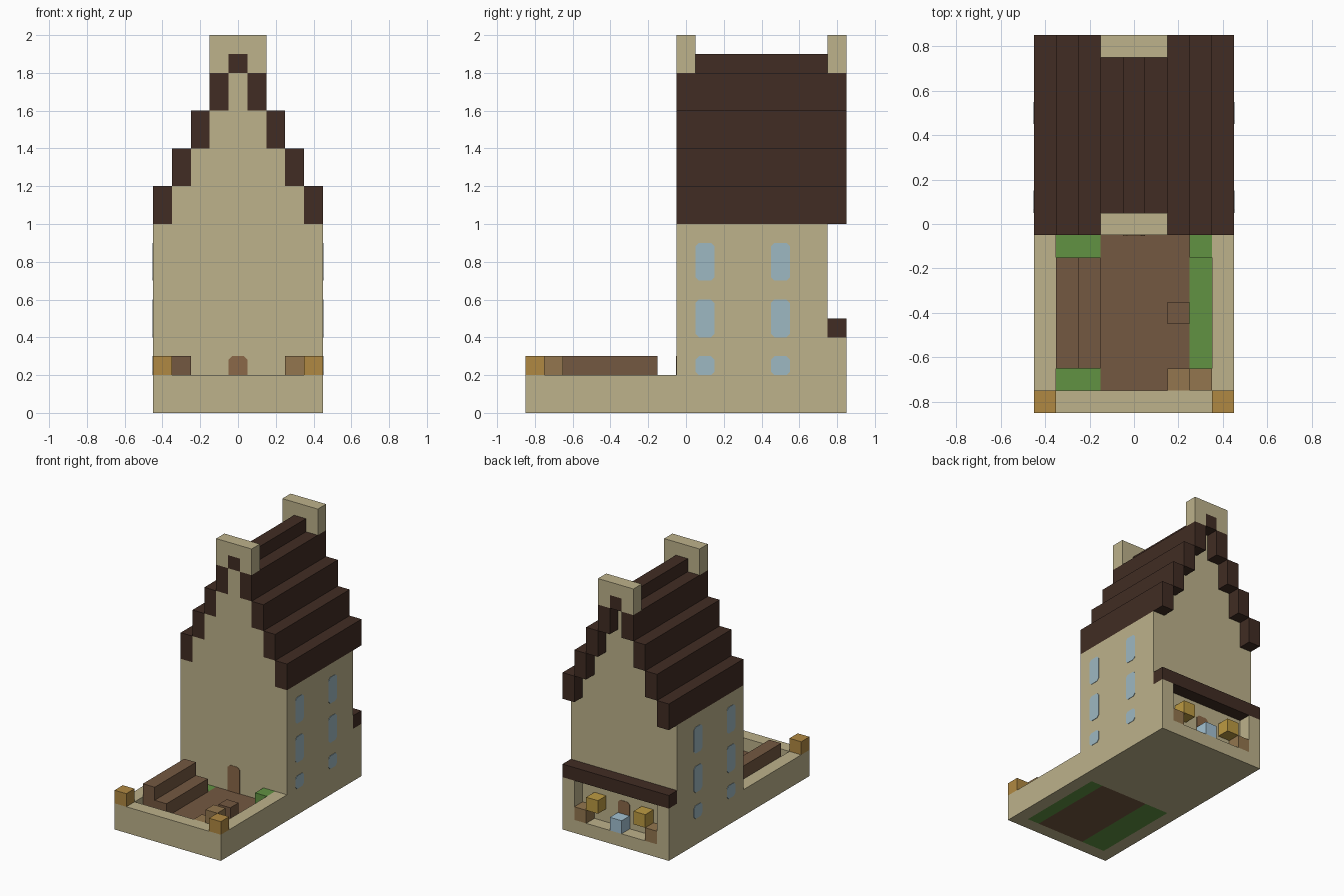
import bpy
import bmesh

cube = bpy.data.objects.get("Cube")
if cube:
    bpy.data.objects.remove(cube, do_unlink=True)


def material(name, rgb):
    """Flat material from 0-255 display values."""
    lin = [((c / 255 + 0.055) / 1.055) ** 2.4 for c in rgb]
    m = bpy.data.materials.new(name)
    m.use_nodes = True
    m.diffuse_color = (*lin, 1)
    bsdf = m.node_tree.nodes["Principled BSDF"]
    bsdf.inputs["Base Color"].default_value = (*lin, 1)
    bsdf.inputs["Roughness"].default_value = 0.9
    return m


STONE = material("pale stone", (189, 178, 139))
ROOF = material("dark roof tile", (65, 44, 35))
WOOD = material("brown wood", (116, 88, 65))
GRASS = material("grass green", (97, 146, 66))
TAN = material("tan wood", (147, 118, 78))
OCHRE = material("ochre lamp", (176, 137, 66))
GLASS = material("window glass", (158, 184, 194))
GOLD = material("gold crate", (188, 154, 66))
BLUE = material("pale blue crate", (163, 193, 210))
DOOR = material("door wood", (139, 104, 72))


def prism(name, points, mat, depth, place):
    """Extrude a 2D outline; place(a, b, d) maps it into space."""
    bm = bmesh.new()
    lower, upper = [[bm.verts.new(place(a, b, d)) for a, b in points] for d in depth]
    bm.faces.new(lower)
    bm.faces.new(upper[::-1])
    n = len(points)
    for i in range(n):
        j = (i + 1) % n
        bm.faces.new((lower[i], upper[i], upper[j], lower[j]))
    bmesh.ops.recalc_face_normals(bm, faces=bm.faces)
    mesh = bpy.data.meshes.new(name)
    bm.to_mesh(mesh)
    bm.free()
    mesh.materials.append(mat)
    ob = bpy.data.objects.new(name, mesh)
    bpy.context.scene.collection.objects.link(ob)
    return ob


def along_y(a, b, d):
    return (a, d, b)


def along_x(a, b, d):
    return (d, a, b)


def box(name, mat, x, y, z):
    outline = [(x[0], z[0]), (x[1], z[0]), (x[1], z[1]), (x[0], z[1])]
    return prism(name, outline, mat, y, along_y)


def mirrored(points):
    """Complete a right-hand outline with its left-hand mirror."""
    return points + [(-a, b) for a, b in reversed(points)]


def plate(name, mat, a, z, depth, place, c=0.018, square_base=False):
    """Thin panel with clipped corners."""
    k = 0 if square_base else c
    pts = [(a - 0.05 + k, z[0]), (a + 0.05 - k, z[0]), (a + 0.05, z[0] + c),
           (a + 0.05, z[1] - c), (a + 0.05 - c, z[1]), (a - 0.05 + c, z[1]),
           (a - 0.05, z[1] - c), (a - 0.05, z[0] + c)]
    prism(name, pts, mat, depth, place)


SIDES = (("left", 1), ("right", -1))
FRONT, BACK, END, W = -0.05, 0.75, 0.85, 0.45

# House body with stepped gable; roof steps rest on each shoulder
gable = []
for i in range(5):
    x = W - i * 0.1
    gable += [(x, 0 if i == 0 else 0.8 + i * 0.2), (x, 1 + i * 0.2)]
    for side, s in SIDES:
        box(f"{side}_roof_step_{i + 1}", ROOF, sorted((s * x, s * (x - 0.1))),
            (FRONT, END), (1 + i * 0.2, 1.2 + i * 0.2)) if i < 4 else None
prism("house_body", mirrored(gable), STONE, (FRONT, BACK), along_y)
box("roof_ridge", ROOF, (-0.05, 0.05), (FRONT, END), (1.8, 1.9))

# Gable caps straddling the ridge
cap = mirrored([(0.05, 1.9), (0.05, 1.8), (0.15, 1.8), (0.15, 2)])
for name, y in (("front_gable_cap", FRONT), ("back_gable_cap", BACK)):
    prism(name, cap, STONE, (y, y + 0.1), along_y)

# Side windows
for side, s in SIDES:
    for y in (0.1, 0.5):
        for z in ((0.2, 0.3), (0.4, 0.6), (0.7, 0.9)):
            plate(f"{side}_window", GLASS, y, z, (s * (W - 0.003), s * (W + 0.003)), along_x)

# Doors
for name, y in (("front_door", FRONT), ("back_door", BACK)):
    plate(name, DOOR, 0, (0.1, 0.3), (y - 0.003, y + 0.003), along_y, square_base=True)

# Walled garden
box("garden_front_wall", STONE, (-W, W), (-END, -0.75), (0, 0.2))
for side, s in SIDES:
    xs = sorted((s * 0.35, s * W))
    box(f"{side}_garden_wall", STONE, xs, (-0.75, FRONT), (0, 0.2))
    box(f"{side}_corner_lamp", OCHRE, xs, (-END, -0.75), (0.2, 0.3))
    box(f"{side}_stall_wall", STONE, xs, (BACK, END), (0, 0.4))
    box(f"{side}_stall_counter", TAN, sorted((s * 0.25, s * 0.35)), (BACK, END), (0.1, 0.2))
    box(f"{side}_gold_crate", GOLD, sorted((s * 0.15, s * 0.25)), (BACK, END), (0.2, 0.3))
box("right_lawn", GRASS, (-0.35, -0.15), (-0.75, FRONT), (0, 0.1))
box("garden_path", WOOD, (-0.15, 0.25), (-0.75, FRONT), (0, 0.1))
box("left_lawn", GRASS, (0.25, 0.35), (-0.75, FRONT), (0, 0.1))
box("bush", GRASS, (0.25, 0.35), (-0.15, FRONT), (0.1, 0.2))

# Garden furniture
box("bench_back", WOOD, (-0.35, -0.25), (-0.65, -0.15), (0.1, 0.3))
box("bench_seat", WOOD, (-0.25, -0.15), (-0.65, -0.15), (0.1, 0.2))
box("stool", WOOD, (0.15, 0.25), (-0.45, -0.35), (0.1, 0.2))
box("tall_crate", TAN, (0.25, 0.35), (-0.75, -0.65), (0.1, 0.3))
box("low_crate", TAN, (0.15, 0.25), (-0.75, -0.65), (0.1, 0.2))

# Market stall at the back
box("stall_ledge", STONE, (-0.35, 0.35), (BACK, END), (0, 0.1))
box("stall_awning", ROOF, (-W, W), (BACK, END), (0.4, 0.5))
box("blue_crate", BLUE, (-0.05, 0.05), (BACK, END), (0.1, 0.2))
